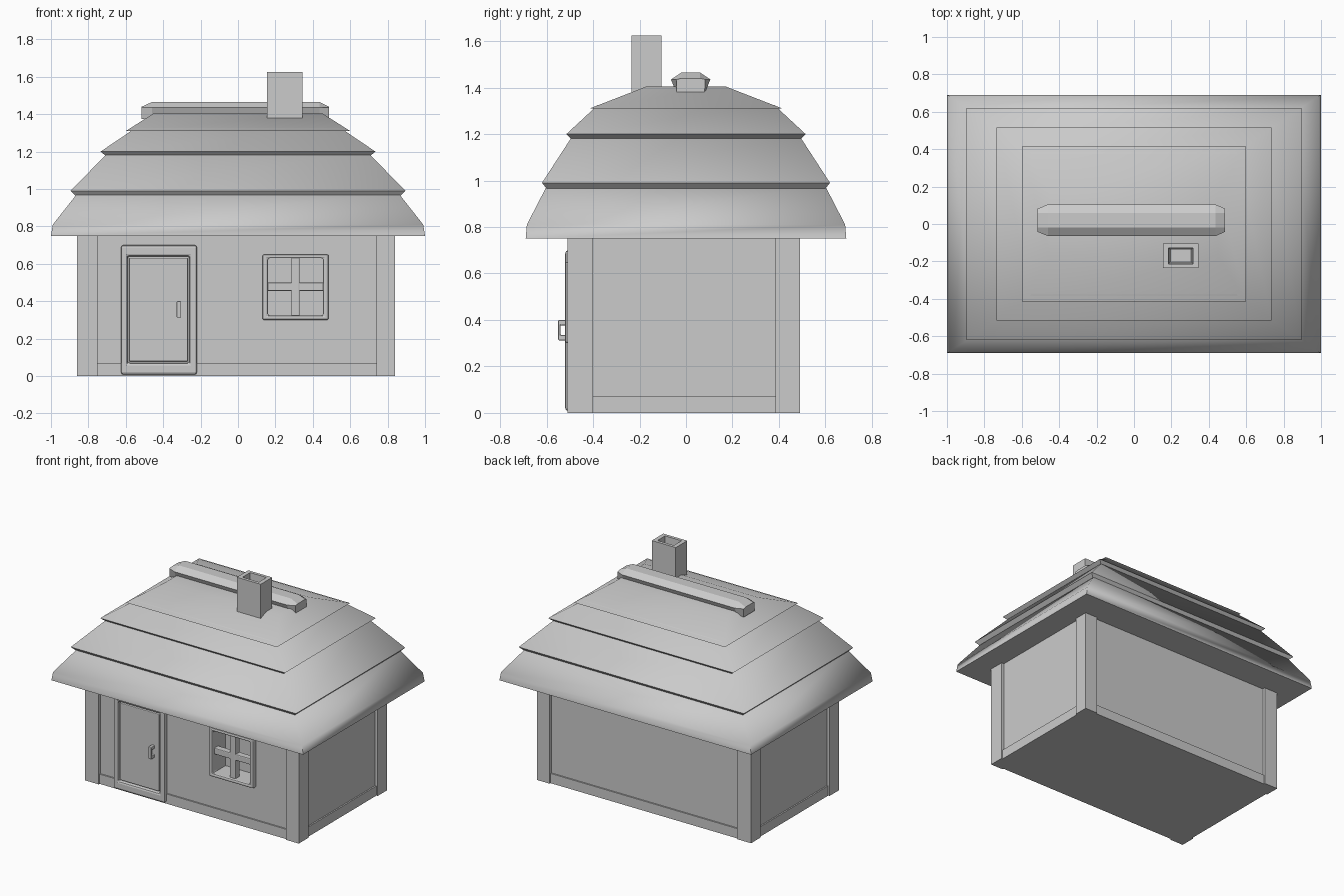
import bpy
import bmesh

cube = bpy.data.objects.get("Cube")
if cube:
    bpy.data.objects.remove(cube, do_unlink=True)

grey = bpy.data.materials.new("plain grey")
grey.use_nodes = True
grey.diffuse_color = (0.6, 0.6, 0.6, 1)
grey.node_tree.nodes["Principled BSDF"].inputs["Base Color"].default_value = (0.6, 0.6, 0.6, 1)


def level(x0, x1, y0, y1, z):
    """Horizontal rectangle."""
    return [(x0, y0, z), (x1, y0, z), (x1, y1, z), (x0, y1, z)]


def upright(x0, x1, z0, z1, y):
    """Rectangle facing the front."""
    return [(x0, y, z0), (x1, y, z0), (x1, y, z1), (x0, y, z1)]


def loft(name, rings, closed=False, bevel=0, smooth=False):
    """Skin a row of rings; cap the ends, or join last to first."""
    bm = bmesh.new()
    loops = [[bm.verts.new(p) for p in ring] for ring in rings]
    pairs = list(zip(loops, loops[1:]))
    if closed:
        pairs.append((loops[-1], loops[0]))
    else:
        bm.faces.new(loops[0])
        bm.faces.new(loops[-1])
    for a, b in pairs:
        for i in range(len(a)):
            j = (i + 1) % len(a)
            bm.faces.new((a[i], a[j], b[j], b[i]))
    bmesh.ops.recalc_face_normals(bm, faces=bm.faces)
    if smooth:
        # Undersides and near-square corners stay crisp
        for f in bm.faces:
            f.smooth = True
        for e in bm.edges:
            under = any(f.normal.z < -0.05 for f in e.link_faces)
            e.smooth = not under and e.calc_face_angle(0) < 1.4
    mesh = bpy.data.meshes.new(name)
    bm.to_mesh(mesh)
    bm.free()
    mesh.materials.append(grey)
    ob = bpy.data.objects.new(name, mesh)
    bpy.context.collection.objects.link(ob)
    if bevel:
        mod = ob.modifiers.new("soft_edges", "BEVEL")
        mod.width = bevel
        mod.segments = 2
    return ob


def box(name, x0, x1, y0, y1, z0, z1, bevel=0):
    return loft(name, [level(x0, x1, y0, y1, z0), level(x0, x1, y0, y1, z1)], bevel=bevel)


def frame(name, outer, inner, front, back, bevel):
    return loft(name, [upright(*outer, back), upright(*outer, front),
                       upright(*inner, front), upright(*inner, back)], True, bevel)


# Walls with the window recess
left, right, front, back = -0.86, 0.84, -0.51, 0.49
top = 0.77
step = 0.02
wall = (left + step, right - step, 0, top)
pane = (0.16, 0.455, 0.325, 0.63)
loft("walls", [upright(*wall, back - step), upright(*wall, front + step),
               upright(*pane, front + step), upright(*pane, front + 0.14)])

# Corner posts
for side, x0, x1 in (("right", left, -0.75), ("left", 0.74, right)):
    for end, y0, y1 in (("front", front, -0.40), ("back", 0.385, back)):
        box(f"{end}_{side}_post", x0, x1, y0, y1, 0, top)

# Skirting board
box("skirting", left + 0.01, right - 0.01, front + 0.01, back - 0.01, 0, 0.07)

# Door, frame and handle
frame("door_frame", (-0.625, -0.22, 0.008, 0.70), (-0.59, -0.26, 0.07, 0.64),
      -0.52, -0.47, 0.012)
box("door", -0.582, -0.268, -0.512, -0.47, 0.078, 0.632, 0.005)


def side_rect(x, y0, y1, z0, z1):
    return [(x, y0, z0), (x, y1, z0), (x, y1, z1), (x, y0, z1)]


outer, inner = (-0.55, -0.505, 0.312, 0.40), (-0.54, -0.515, 0.335, 0.377)
loft("door_handle", [side_rect(-0.328, *outer), side_rect(-0.304, *outer),
                     side_rect(-0.304, *inner), side_rect(-0.328, *inner)], True, 0.004)

# Window frame and glazing bars
frame("window_frame", (0.13, 0.485, 0.30, 0.65), pane, -0.52, -0.46, 0.01)
box("window_upright_bar", 0.285, 0.33, -0.50, -0.45, 0.32, 0.635, 0.006)
box("window_cross_bar", 0.155, 0.46, -0.498, -0.452, 0.455, 0.50, 0.006)

# Roof tiers: half width, half depth, height of each ring
tiers = {
    "eaves_tier": [(1.0, 0.69, 0.75), (0.99, 0.685, 0.81), (0.86, 0.60, 0.975)],
    "lower_tier": [(0.87, 0.60, 0.965), (0.895, 0.62, 0.99), (0.70, 0.49, 1.19)],
    "upper_tier": [(0.71, 0.495, 1.18), (0.735, 0.515, 1.20), (0.55, 0.38, 1.325)],
    "crown_tier": [(0.60, 0.415, 1.31), (0.45, 0.17, 1.405)],
}
for name, rings in tiers.items():
    loft(name, [level(-x, x, -y, y, z) for x, y, z in rings], smooth=True)


# Ridge cap with tapered ends
def cap_section(x, half, crest):
    mid = 0.02
    profile = [(-0.06, 1.375), (-half, 1.435), (-0.04, crest)]
    points = profile + [(-y, z) for y, z in reversed(profile)]
    return [(x, mid + y, z) for y, z in points]


loft("ridge_cap", [cap_section(-0.515, 0.062, 1.44), cap_section(-0.46, 0.085, 1.465),
                   cap_section(0.435, 0.085, 1.465), cap_section(0.487, 0.062, 1.44)])

# Hollow chimney
shaft = (0.155, 0.345, -0.235, -0.105)
flue = (0.185, 0.315, -0.213, -0.127)
loft("chimney", [level(*shaft, 1.375), level(*shaft, 1.625),
                 level(*flue, 1.625), level(0.195, 0.305, -0.203, -0.137, 1.42)])
